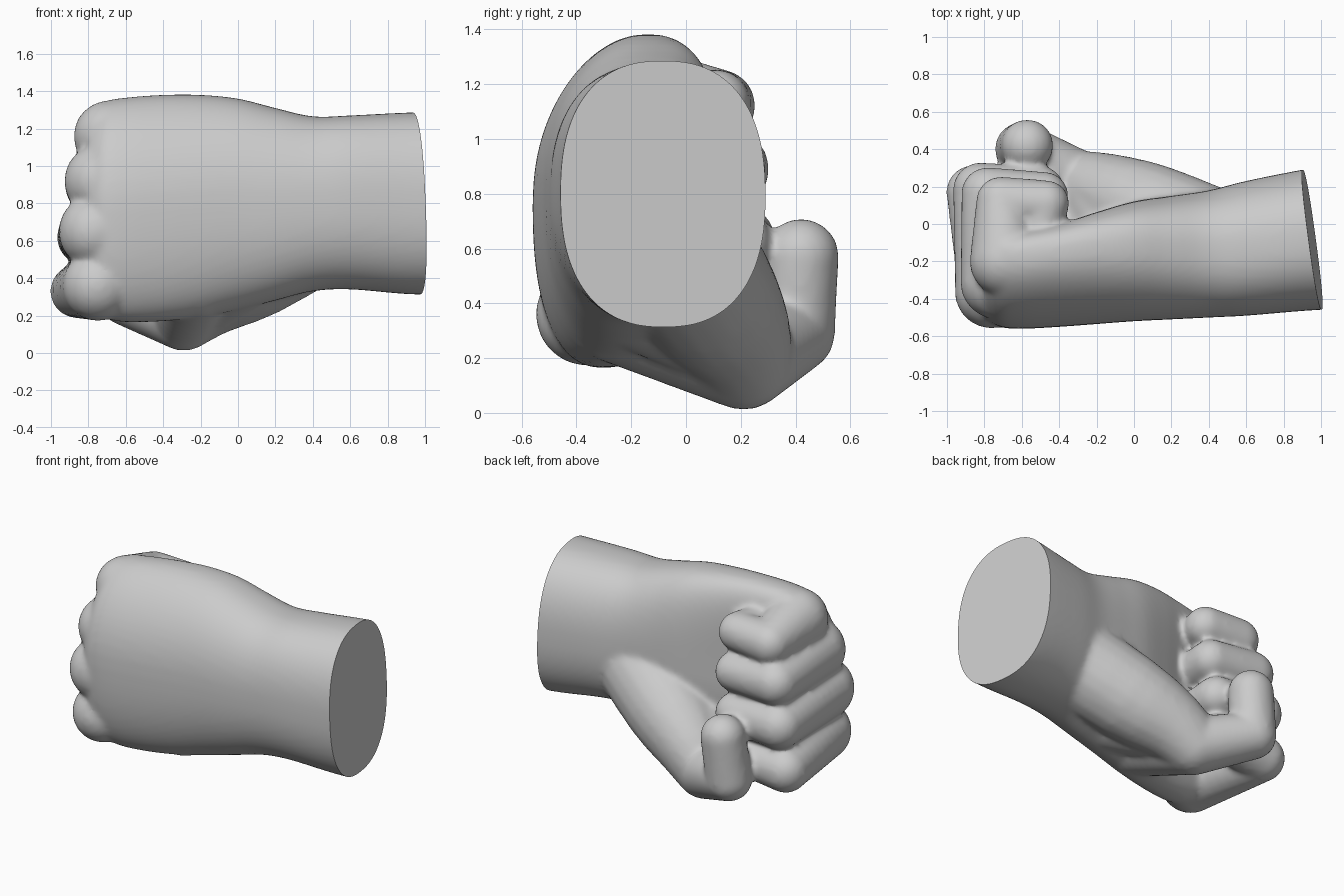
import bpy, bmesh, math
from mathutils import Vector, Matrix

if "Cube" in bpy.data.objects:
    bpy.data.objects.remove(bpy.data.objects["Cube"])

bm = bmesh.new()


def catmull(a, b, c, d, t):
    return [0.5 * (2*q + (r - p)*t + (2*p - 5*q + 4*r - s)*t*t + (3*q - p - 3*r + s)*t**3)
            for p, q, r, s in zip(a, b, c, d)]


def spline(pts, steps):
    """Smooth list of interpolated rows through the given rows."""
    ext = [pts[0]] + pts + [pts[-1]]
    rows = []
    for i in range(len(pts) - 1):
        rows += [catmull(*ext[i:i + 4], k / steps) for k in range(steps)]
    return rows + [pts[-1]]


def loft(sections, sides=64, power=2.4):
    """Superellipse skin through sections (x, y0, y1, z0, z1, lean of the upper half)."""
    rings = []
    for x, y0, y1, z0, z1, lean in spline(sections, 5):
        ring = []
        for k in range(sides):
            a = 2 * math.pi * k / sides
            c, s = math.cos(a), math.sin(a)
            u = math.copysign(abs(c) ** (2 / power), c)
            v = math.copysign(abs(s) ** (2 / power), s)
            y = (y0 + y1) / 2 + u * (y1 - y0) / 2 + lean * max(v, 0) ** 2
            ring.append(bm.verts.new((x, y, (z0 + z1) / 2 + v * (z1 - z0) / 2)))
        rings.append(ring)
    for a, b in zip(rings, rings[1:]):
        for k in range(sides):
            n = (k + 1) % sides
            bm.faces.new((a[k], a[n], b[n], b[k]))
    bm.faces.new(rings[0])
    bm.faces.new(rings[-1])


def limb(joints, steps=9):
    """Rounded tapering limb through joints (x, y, z, radius)."""
    for a, b in zip(joints, joints[1:]):
        for k in range(steps + 1):
            t = k / steps
            x, y, z, r = [p + (q - p) * t for p, q in zip(a, b)]
            bmesh.ops.create_icosphere(bm, subdivisions=3, radius=r,
                                       matrix=Matrix.Translation((x, y, z)))


# wrist and back of the hand
loft([
    (1.15, -.45, .33, .31, 1.29, 0), (.9, -.465, .29, .315, 1.285, 0),
    (.6, -.49, .23, .34, 1.27, 0), (.4, -.50, .18, .33, 1.265, .02),
    (.2, -.51, .15, .28, 1.31, .05), (0, -.52, .12, .23, 1.36, .08),
    (-.2, -.535, .06, .19, 1.38, .11), (-.4, -.55, -.01, .17, 1.38, .13),
    (-.6, -.56, -.05, .165, 1.365, .13), (-.72, -.55, -.06, .19, 1.34, .13),
    (-.8, -.50, -.10, .25, 1.25, .12)])

# fingers: knuckle, middle joint, end joint, tip
limb([(-.75, -.36, .36, .19), (-.86, .17, .33, .145), (-.50, .18, .36, .125), (-.48, 0, .38, .12)])
limb([(-.76, -.36, .65, .20), (-.82, .18, .62, .15), (-.50, .18, .62, .13), (-.50, 0, .62, .12)])
limb([(-.73, -.31, .92, .20), (-.78, .16, .89, .145), (-.48, .15, .88, .13), (-.48, 0, .88, .12)])
limb([(-.69, -.20, 1.16, .19), (-.71, .12, 1.12, .135), (-.47, .11, 1.13, .125), (-.50, -.03, 1.14, .11)])

# thumb with the ball of the palm
limb(spline([(.50, -.12, .70, .28), (.10, .05, .46, .27), (-.15, .16, .31, .22),
             (-.29, .21, .19, .18)], 3))
limb([(-.29, .21, .19, .18), (-.60, .40, .29, .145), (-.57, .42, .57, .14)])

# web between thumb and index knuckle
limb([(-.22, -.25, .38, .20), (-.28, .18, .20, .18)])
limb([(0, -.15, .46, .24), (-.2, .15, .29, .20)])

# fuse everything into one smooth skin
bmesh.ops.recalc_face_normals(bm, faces=bm.faces)
mesh = bpy.data.meshes.new("fist")
bm.to_mesh(mesh)
bm.free()
fist = bpy.data.objects.new("fist", mesh)
bpy.context.collection.objects.link(fist)
remesh = fist.modifiers.new("fuse", 'REMESH')
remesh.mode = 'VOXEL'
remesh.voxel_size = 0.017
soft = fist.modifiers.new("soften", 'SMOOTH')
soft.factor = 0.5
soft.iterations = 10
skin = bpy.data.meshes.new_from_object(fist.evaluated_get(bpy.context.evaluated_depsgraph_get()))
fist.modifiers.clear()

# flat slanted cut through the wrist
bm = bmesh.new()
bm.from_mesh(skin)
bmesh.ops.bisect_plane(bm, geom=bm.verts[:] + bm.edges[:] + bm.faces[:],
                       plane_co=(.955, -.1, .8), plane_no=Vector((1, .135, .04)).normalized(),
                       clear_outer=True)
bmesh.ops.holes_fill(bm, edges=[e for e in bm.edges if e.is_boundary], sides=0)
bmesh.ops.recalc_face_normals(bm, faces=bm.faces)
bm.to_mesh(skin)
bm.free()
fist.data = skin

bpy.context.view_layer.objects.active = fist
fist.select_set(True)
bpy.ops.object.shade_smooth_by_angle(angle=math.radians(40))
